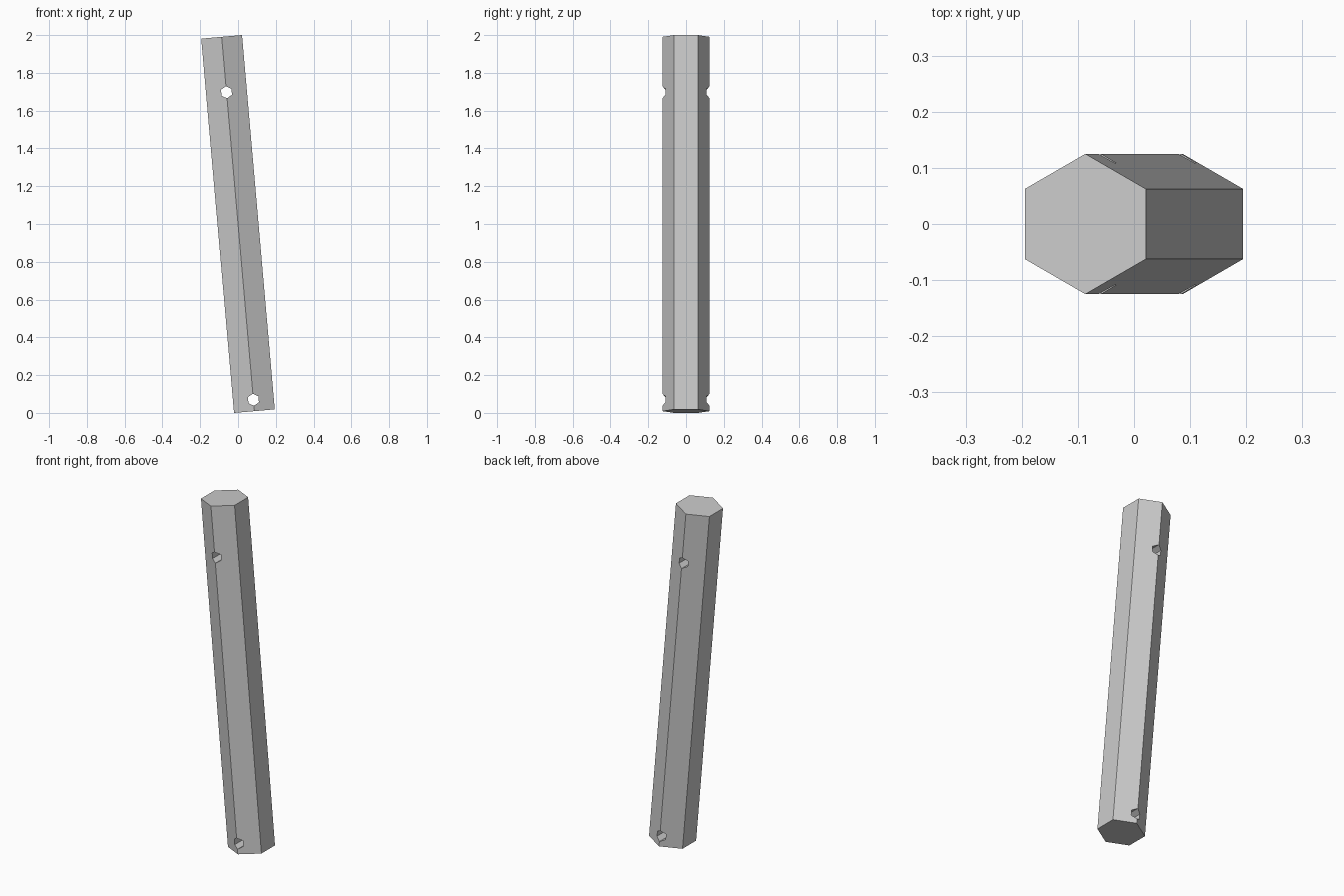
import bpy
import math

default = bpy.data.objects.get("Cube")
if default:
    bpy.data.objects.remove(default, do_unlink=True)

TILT = math.radians(5)
RADIUS = 0.125
LENGTH = 1.989

grey = bpy.data.materials.new("plain_grey")
grey.use_nodes = True
colour = (0.6, 0.6, 0.6, 1)
grey.diffuse_color = colour
grey.node_tree.nodes["Principled BSDF"].inputs["Base Color"].default_value = colour


def hex_prism(name, radius, depth, location=(0, 0, 0), rotation=(0, 0, 0)):
    bpy.ops.mesh.primitive_cylinder_add(
        vertices=6, radius=radius, depth=depth, location=location, rotation=rotation)
    obj = bpy.context.object
    obj.name = name
    obj.data.materials.append(grey)
    return obj


# Leaning six-sided rod, with ridges facing front and back
rod = hex_prism("leaning_rod", RADIUS, LENGTH, (0, 0, 1), (0, -TILT, 0))

# Six-sided holes running front to back through the rod's axis
for name, along in (("upper_hole", 0.70), ("lower_hole", -0.934)):
    centre = (-along * math.sin(TILT), 0, 1 + along * math.cos(TILT))
    cutter = hex_prism(name, 0.032, 0.5, centre)
    cutter.rotation_euler = (math.pi / 2, -TILT, 0)
    cutter.hide_render = True
    bpy.context.view_layer.update()

    cut = rod.modifiers.new(name, "BOOLEAN")
    cut.operation = "DIFFERENCE"
    cut.solver = "EXACT"
    cut.object = cutter
    bpy.ops.object.select_all(action="DESELECT")
    rod.select_set(True)
    bpy.context.view_layer.objects.active = rod
    bpy.ops.object.modifier_apply(modifier=name)
    bpy.data.objects.remove(cutter, do_unlink=True)
